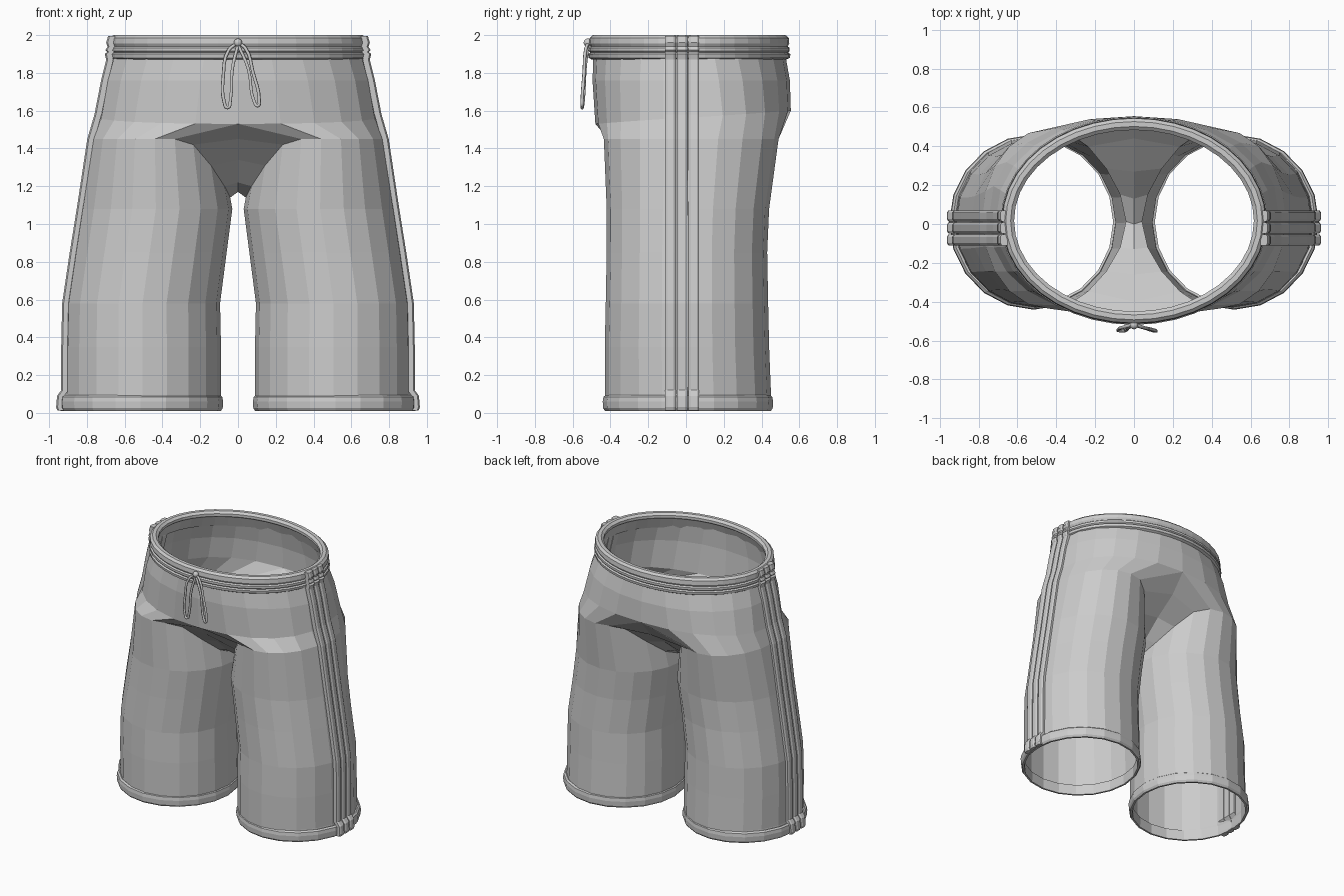
import bpy, bmesh
from math import cos, sin, radians, pi, copysign

if "Cube" in bpy.data.objects:
    bpy.data.objects.remove(bpy.data.objects["Cube"])


def make(name, verts, faces, mirror=False):
    me = bpy.data.meshes.new(name)
    me.from_pydata(verts, [], faces)
    bm = bmesh.new()
    bm.from_mesh(me)
    bmesh.ops.recalc_face_normals(bm, faces=bm.faces)
    bm.to_mesh(me)
    bm.free()
    ob = bpy.data.objects.new(name, me)
    bpy.context.collection.objects.link(ob)
    if mirror:
        m = ob.modifiers.new("mirror", 'MIRROR')
        m.use_clip = True
        m.merge_threshold = 0.002
    return ob


def sweep(name, profile, cx, cy, rx, ry, n, mirror=False):
    """Closed (offset, z) profile carried round an ellipse."""
    k = len(profile)
    verts = [(cx + (rx + d) * cos(2 * pi * i / n), cy + (ry + d) * sin(2 * pi * i / n), z)
             for i in range(n) for d, z in profile]
    faces = [(i * k + j, (i + 1) % n * k + j, (i + 1) % n * k + (j + 1) % k, i * k + (j + 1) % k)
             for i in range(n) for j in range(k)]
    return make(name, verts, faces, mirror)


def spow(v, e):
    return copysign(abs(v) ** e, v)


# Half of the shorts: leg rows (z, inner x, outer x, front y, back y)
legs = [(.02, .09, .935, -.43, .45), (.1, .09, .92, -.43, .45), (.35, .09, .92, -.43, .44),
        (.58, .095, .915, -.425, .435), (.85, .06, .875, -.42, .43), (1.08, .03, .84, -.42, .44)]
leg_top = (1.45, .10, .78, -.435, .49)
angles = [radians(-108 + 18 * j) for j in range(20)]


def leg_point(row, a):
    z, x0, x1, y0, y1 = row
    return ((x0 + x1) / 2 + (x1 - x0) / 2 * cos(a), (y0 + y1) / 2 + (y1 - y0) / 2 * sin(a), z)


rows = [[leg_point(r, a) for a in angles] for r in legs]

# Top of leg: height dips on the inside toward the crotch
top_z = [1.45] * 13 + [1.42, 1.31, 1.20, 1.14, 1.20, 1.31, 1.42]
row = []
for a, z in zip(angles, top_z):
    t = (z - legs[-1][0]) / (leg_top[0] - legs[-1][0])
    row.append(leg_point([p + (q - p) * t for p, q in zip(legs[-1], leg_top)], a))
rows.append(row)


# Torso half rings (z front, z back, half width, front y, back y, roundness)
def torso(zf, zb, rx, y0, y1, e):
    out = []
    for j in range(13):
        a = radians(-90 + 15 * j)
        s = (sin(a) + 1) / 2
        x = 0 if j in (0, 12) else rx * spow(cos(a), e)
        out.append((x, (y0 + y1) / 2 + (y1 - y0) / 2 * spow(sin(a), e), zf + (zb - zf) * s))
    return out


crotch = [(0, .44, 1.46), (0, .27, 1.34), (0, .13, 1.22), (0, 0, 1.17),
          (0, -.13, 1.22), (0, -.26, 1.34), (0, -.40, 1.45)]
rows.append(torso(1.53, 1.60, .745, -.48, .555, .88) + crotch)
for r in [(1.76, 1.76, .71, -.495, .55, .94), (1.9, 1.9, .67, -.49, .525, 1),
          (1.97, 1.97, .65, -.48, .52, 1)]:
    rows.append(torso(*r))

verts, faces, starts = [], [], []
for r in rows:
    starts.append(len(verts))
    verts += r
for i in range(len(rows) - 1):
    p, q = starts[i], starts[i + 1]
    closed = len(rows[i + 1]) == 20
    for j in range(20 if closed else 12):
        k = (j + 1) % 20
        faces.append((p + j, p + k, q + k, q + j))
make("shorts_body", verts, faces, True)

# Ribbed waistband
band = sweep("waistband", [(.015, 1.87), (.033, 1.88), (.036, 1.9), (.024, 1.907), (.032, 1.915),
                           (.032, 1.932), (.022, 1.94), (.03, 1.955), (.027, 1.985), (.01, 2.0),
                           (-.015, 2.0), (-.033, 1.985), (-.033, 1.965), (-.015, 1.95)],
             0, .017, .65, .5, 40)

# Leg hems
hem = sweep("leg_hem", [(0, .095), (.012, .085), (.016, .06), (.014, .025), (.004, .01),
                        (-.01, .01), (-.012, .03), (-.012, .09)],
            .515, .01, .42, .435, 20, True)

# Three raised side stripes per leg, following the side outline (x, z)
side = [(.948, .012), (.955, .03), (.95, .09), (.928, .12), (.928, .35), (.923, .58), (.883, .85),
        (.846, 1.08), (.79, 1.45), (.752, 1.58), (.717, 1.76), (.69, 1.87), (.697, 1.9),
        (.685, 1.91), (.694, 1.92), (.683, 1.94), (.69, 1.96), (.68, 1.995)]
for y in (.042, -.02, -.082):
    sv, sf = [], []
    for x, z in side:
        sv += [(x - .03, y - .028, z), (x, y - .028, z), (x + .008, y - .016, z),
               (x + .008, y + .016, z), (x, y + .028, z), (x - .03, y + .028, z)]
    for i in range(len(side) - 1):
        sf += [(i * 6 + j, i * 6 + (j + 1) % 6, i * 6 + 6 + (j + 1) % 6, i * 6 + 6 + j)
               for j in range(6)]
    n = len(sv)
    sf += [tuple(range(6)), tuple(range(n - 6, n))]
    make("side_stripe", sv, sf, True)

# Drawstring: two hanging loops and a knot
for name, pts in {
    "left_string_loop": [(0, -.515, 1.96), (-.05, -.53, 1.92), (-.078, -.54, 1.78), (-.074, -.55, 1.65),
                         (-.055, -.55, 1.615), (-.04, -.545, 1.66), (-.03, -.535, 1.82), (0, -.52, 1.95)],
    "right_string_loop": [(0, -.515, 1.96), (.04, -.53, 1.93), (.08, -.54, 1.8), (.112, -.55, 1.66),
                          (.105, -.55, 1.625), (.085, -.545, 1.65), (.055, -.535, 1.82), (0, -.52, 1.95)],
}.items():
    cu = bpy.data.curves.new(name, 'CURVE')
    cu.dimensions = '3D'
    cu.bevel_depth = .009
    cu.bevel_resolution = 1
    cu.resolution_u = 4
    sp = cu.splines.new('BEZIER')
    sp.bezier_points.add(len(pts) - 1)
    for b, co in zip(sp.bezier_points, pts):
        b.co = co
        b.handle_left_type = b.handle_right_type = 'AUTO'
    bpy.context.collection.objects.link(bpy.data.objects.new(name, cu))
bpy.ops.mesh.primitive_uv_sphere_add(segments=12, ring_count=8, radius=.022, location=(0, -.52, 1.96))
bpy.context.object.name = "string_knot"
bpy.ops.object.shade_smooth_by_angle()
